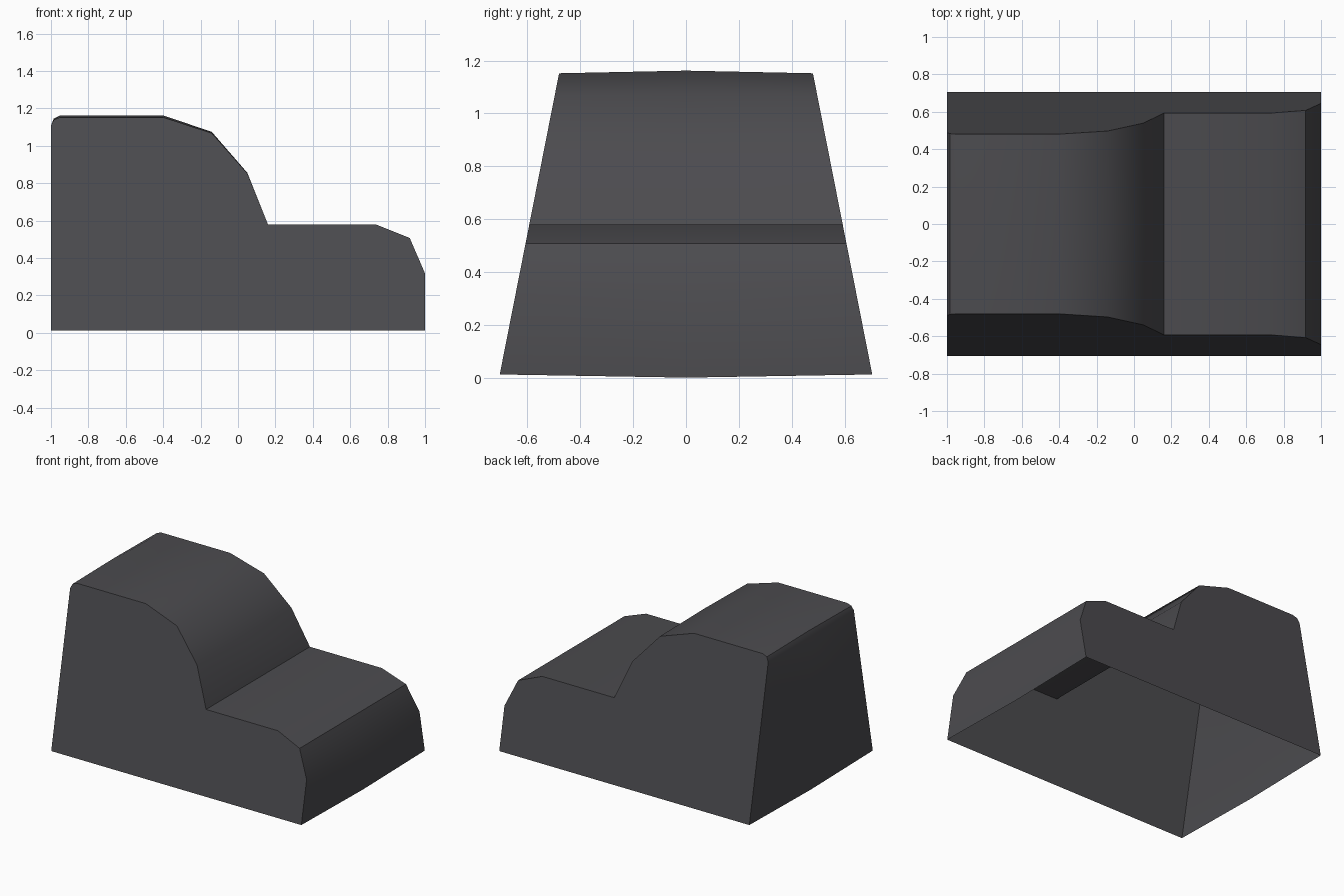
import bpy
import bmesh
import math

cube = bpy.data.objects.get("Cube")
if cube:
    bpy.data.objects.remove(cube, do_unlink=True)

# Dark grey body colour
grey = bpy.data.materials.new("dark grey")
colour = (0.072, 0.071, 0.078, 1)
grey.use_nodes = True
grey.diffuse_color = colour
grey.node_tree.nodes["Principled BSDF"].inputs["Base Color"].default_value = colour

BASE = 0.015


def half_width(z):
    """The side walls lean inwards with height."""
    return 0.705 - 0.197 * (z - BASE)


# Side profile: x, z, and the rise of the centre line above the edges
profile = [
    (-1, BASE, -0.012), (-1, 1.11, 0), (-0.985, 1.142, 0.006), (-0.95, 1.155, 0.01),
    (-0.4, 1.155, 0.01), (-0.14, 1.07, 0.007), (0.05, 0.855, 0.003), (0.16, 0.583, 0),
    (0.735, 0.583, 0), (0.918, 0.51, 0), (1, 0.32, 0), (1, BASE, -0.012),
]

# Hollow shell, open underneath
bm = bmesh.new()
rows = []
for x, z, rise in profile:
    w = half_width(z)
    rows.append([bm.verts.new((x, -w, z)), bm.verts.new((x, 0, z + rise)),
                 bm.verts.new((x, w, z))])

# Outer skin running over the top from end to end
for a, b in zip(rows, rows[1:]):
    for i in range(2):
        bm.faces.new((a[i], b[i], b[i + 1], a[i + 1]))

# Flat side walls
bm.faces.new([r[0] for r in reversed(rows)])
bm.faces.new([r[2] for r in rows])

# Drop the rim's centre to the ground
low = min(v.co.z for v in bm.verts)
bmesh.ops.translate(bm, verts=bm.verts, vec=(0, 0, -low))

mesh = bpy.data.meshes.new("stepped_shell")
bm.to_mesh(mesh)
bm.free()
mesh.materials.append(grey)
shell = bpy.data.objects.new("stepped_shell", mesh)
bpy.context.collection.objects.link(shell)

# Smooth the curves, keep the creases sharp
bpy.ops.object.select_all(action="DESELECT")
shell.select_set(True)
bpy.context.view_layer.objects.active = shell
bpy.ops.object.shade_smooth_by_angle(angle=math.radians(35))
